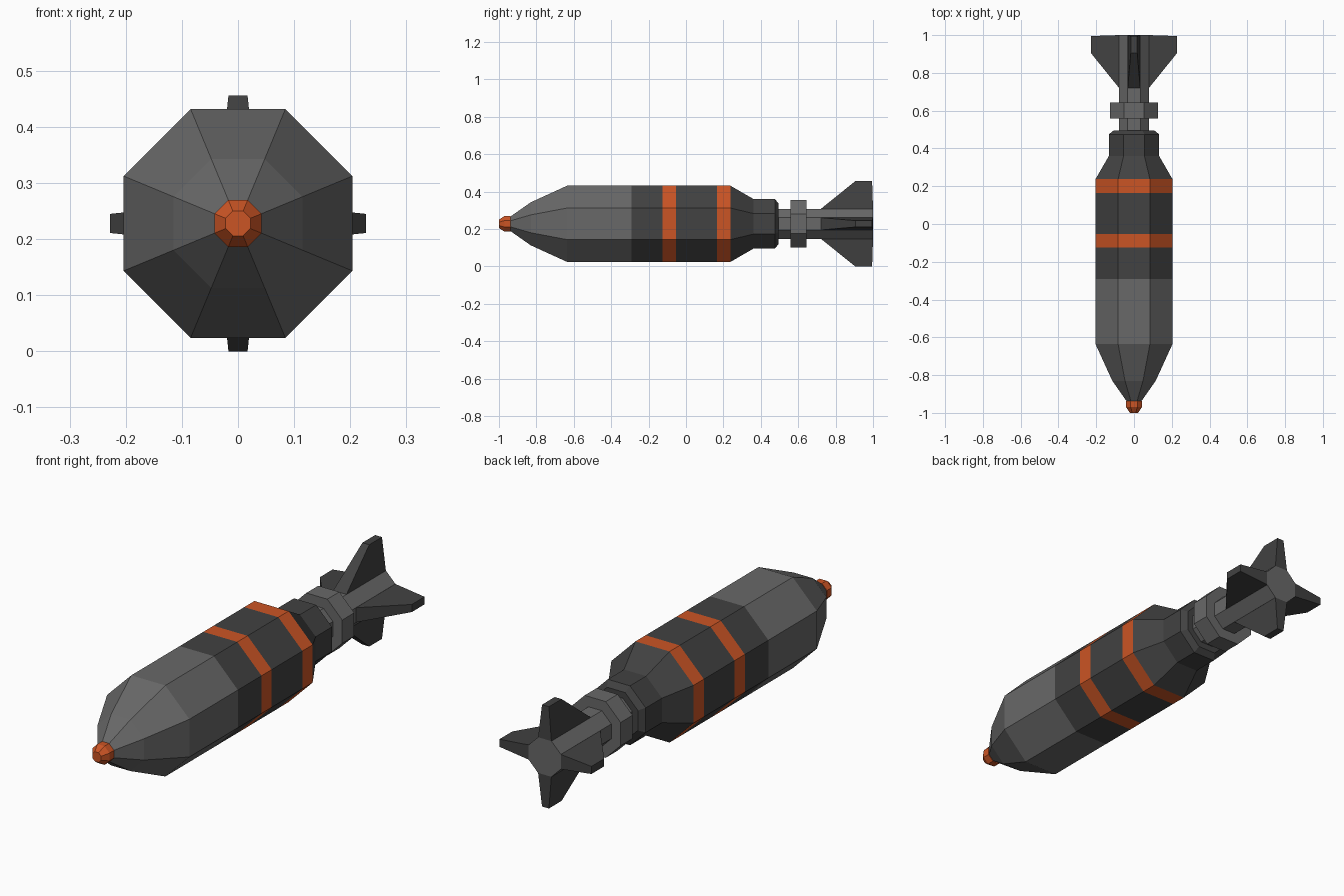
import bpy, bmesh, math
from mathutils import Matrix, Vector

if "Cube" in bpy.data.objects:
    bpy.data.objects.remove(bpy.data.objects["Cube"])

CZ = 0.228            # height of the long axis
SIDES = 8


def material(name, rgb):
    m = bpy.data.materials.new(name)
    m.diffuse_color = (*rgb, 1)
    m.use_nodes = True
    m.node_tree.nodes["Principled BSDF"].inputs["Base Color"].default_value = m.diffuse_color
    return m


LIGHT = material("light grey", (0.138, 0.138, 0.138))
DARK = material("dark grey", (0.054, 0.054, 0.054))
ORANGE = material("orange", (0.60, 0.090, 0.018))


def finish(name, bm, mats):
    bmesh.ops.recalc_face_normals(bm, faces=bm.faces[:])
    me = bpy.data.meshes.new(name)
    bm.to_mesh(me)
    bm.free()
    for m in mats:
        me.materials.append(m)
    ob = bpy.data.objects.new(name, me)
    bpy.context.collection.objects.link(ob)
    return ob


def lathe(name, profile, mats, rule=lambda y: 0):
    """Octagonal solid along y; profile = (y, flat-to-centre distance)."""
    bm = bmesh.new()
    rings = []
    for y, a in profile:
        r = a / math.cos(math.pi / SIDES)
        rings.append([bm.verts.new((r * math.cos((k + .5) * math.tau / SIDES), y,
                                    CZ + r * math.sin((k + .5) * math.tau / SIDES)))
                      for k in range(SIDES)])
    for p, q in zip(rings, rings[1:]):
        for k in range(SIDES):
            n = (k + 1) % SIDES
            bm.faces.new((p[k], p[n], q[n], q[k]))
    bm.faces.new(rings[0])
    bm.faces.new(rings[-1])
    for f in bm.faces:
        f.material_index = rule(f.calc_center_median().y)
    return finish(name, bm, mats)


# Nose fuse
lathe("nose_fuse", [(-1.0, .022), (-.97, .042), (-.938, .042)], [ORANGE])


# Main body: light front, dark rear, two painted orange bands
def body_colour(y):
    if y < -.29:
        return 0
    return 2 if -.125 < y < -.053 or .165 < y < .237 else 1


lathe("body", [(-.94, .038), (-.83, .115), (-.635, .204), (-.292, .204),
               (-.125, .204), (-.053, .204), (.165, .204), (.237, .204),
               (.36, .133), (.475, .133), (.495, .108)],
      [LIGHT, DARK, ORANGE], body_colour)

# Tail shaft and collar
lathe("tail_shaft", [(.485, .08), (1.0, .08)], [LIGHT])
lathe("tail_collar", [(.558, .126), (.643, .126)], [LIGHT])

# Four tapered fins, each (y, distance from axis, half thickness)
FIN = [(.72, .079, .033), (1.0, .079, .033), (.995, .228, .017), (.905, .228, .017)]
for i, side in enumerate(("top", "right", "bottom", "left")):
    bm = bmesh.new()
    rot = Matrix.Rotation(i * math.pi / 2, 3, 'Y')
    a, b = [[bm.verts.new(rot @ Vector((s * t, y, d)) + Vector((0, 0, CZ)))
             for y, d, t in FIN] for s in (-1, 1)]
    bm.faces.new(a)
    bm.faces.new(b)
    for k in range(4):
        n = (k + 1) % 4
        bm.faces.new((a[k], a[n], b[n], b[k]))
    finish("fin_" + side, bm, [DARK])
